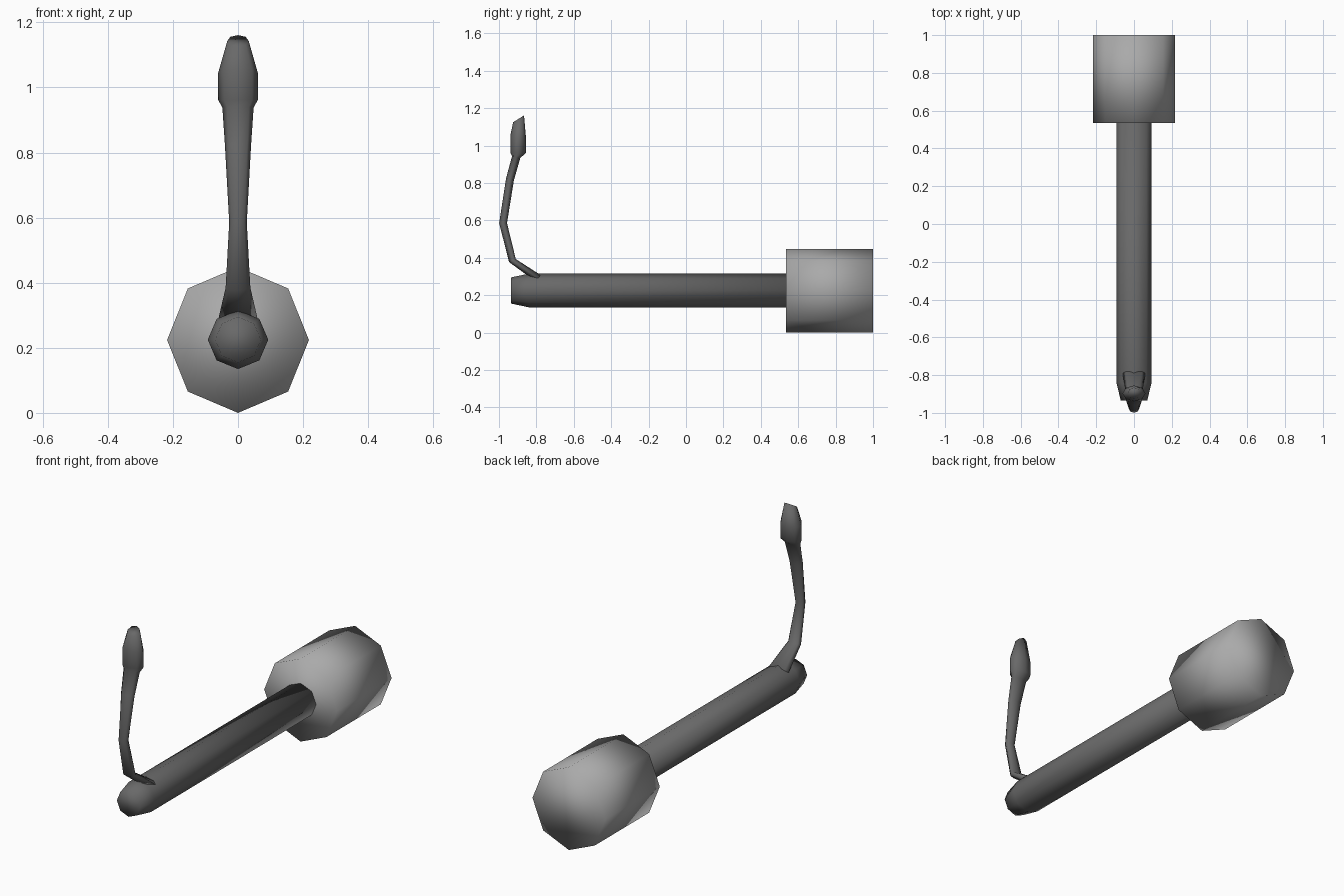
import bpy, bmesh, math
from mathutils import Vector

if "Cube" in bpy.data.objects:
    bpy.data.objects.remove(bpy.data.objects["Cube"])

SIDES = 8


def material(name, value):
    m = bpy.data.materials.new(name)
    m.diffuse_color = (value, value, value, 1)
    m.use_nodes = True
    m.node_tree.nodes["Principled BSDF"].inputs["Base Color"].default_value = m.diffuse_color
    return m


dark = material("dark grey", 0.14)
light = material("light grey", 0.40)


def loft(name, rings, mat):
    """Skin eight-sided rings: (y, z, half width in x, (dy, dz) half depth)."""
    bm = bmesh.new()
    loops = []
    for y, z, w, (dy, dz) in rings:
        loop = []
        for i in range(SIDES):
            a = 2 * math.pi * i / SIDES
            c, s = math.cos(a), math.sin(a)
            loop.append(bm.verts.new(Vector((w * c, y + dy * s, z + dz * s))))
        loops.append(loop)
    for a, b in zip(loops, loops[1:]):
        for i in range(SIDES):
            j = (i + 1) % SIDES
            bm.faces.new((a[i], a[j], b[j], b[i]))
    bm.faces.new(loops[0][::-1])
    bm.faces.new(loops[-1])
    bmesh.ops.recalc_face_normals(bm, faces=bm.faces)
    for f in bm.faces:
        f.smooth = True
    mesh = bpy.data.meshes.new(name)
    bm.to_mesh(mesh)
    bm.free()
    mesh.materials.append(mat)
    ob = bpy.data.objects.new(name, mesh)
    bpy.context.collection.objects.link(ob)
    return ob


# Heavy end block
loft("end_block", [(0.535, 0.224, 0.218, (0, 0.224)),
                   (1.0, 0.224, 0.218, (0, 0.224))], light)

# Long shaft with a tapered tip
loft("shaft", [(-0.935, 0.225, 0.07, (0, 0.07)),
               (-0.84, 0.225, 0.093, (0, 0.09)),
               (0.55, 0.225, 0.093, (0, 0.09))], dark)

# Curved lever rising from the tip, ending in a wider paddle
loft("lever", [(-0.79, 0.290, 0.060, (0.012, 0.018)),
               (-0.928, 0.385, 0.038, (0.018, 0.008)),
               (-0.978, 0.585, 0.027, (0.021, 0.0)),
               (-0.941, 0.820, 0.040, (0.021, -0.005)),
               (-0.908, 0.938, 0.048, (0.022, -0.005)),
               (-0.897, 0.962, 0.061, (0.042, 0.0)),
               (-0.897, 1.045, 0.061, (0.042, -0.01)),
               (-0.895, 1.143, 0.033, (0.029, 0.018))], dark)
